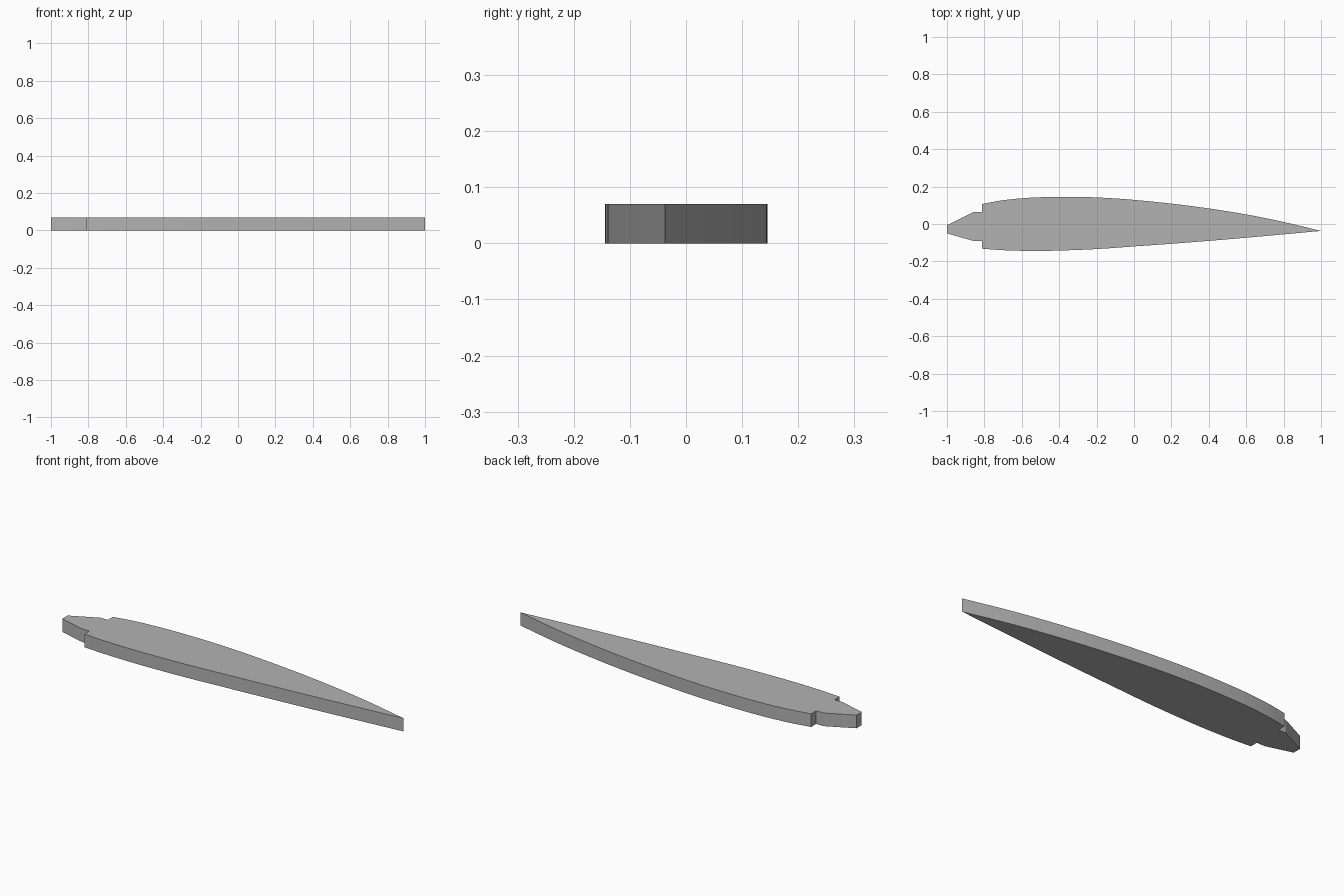
import bpy, bmesh
from mathutils import Vector

cube = bpy.data.objects.get("Cube")
if cube:
    bpy.data.objects.remove(cube, do_unlink=True)

THICKNESS = 0.07

# Plain grey material
grey = bpy.data.materials.new("grey")
grey.use_nodes = True
colour = (0.45, 0.45, 0.45, 1)
grey.diffuse_color = colour
grey.node_tree.nodes["Principled BSDF"].inputs["Base Color"].default_value = colour


def smooth_curve(points, steps=4):
    """Catmull-Rom curve through a few profile points."""
    p = [Vector(q) for q in points]
    p = [2 * p[0] - p[1]] + p + [2 * p[-1] - p[-2]]
    out = []
    for a, b, c, d in zip(p, p[1:], p[2:], p[3:]):
        for i in range(steps):
            t = i / steps
            out.append(0.5 * (2 * b + (c - a) * t + (2 * a - 5 * b + 4 * c - d) * t**2
                              + (3 * b - a - 3 * c + d) * t**3))
    return out


# Upper and lower curves of the rib, from the front notch to the tail
tail = (1, -0.037)
upper = smooth_curve([(-0.812, 0.107), (-0.7, 0.127), (-0.55, 0.141), (-0.37, 0.145),
                      (-0.2, 0.142), (0, 0.129), (0.25, 0.103), (0.5, 0.068),
                      (0.75, 0.022), tail])
lower = smooth_curve([(-0.812, -0.132), (-0.7, -0.14), (-0.55, -0.144), (-0.4, -0.142),
                      (-0.2, -0.134), (0, -0.12), (0.25, -0.102), (0.5, -0.082),
                      (0.75, -0.06), tail])

# Stepped, tapering nose
nose = [(-0.812, -0.09), (-0.86, -0.09), (-1, -0.05),
        (-1, -0.006), (-0.855, 0.065), (-0.812, 0.065)]

outline = [*nose, *upper, tail, *reversed(lower)]

# Extrude the outline into a flat plate
bm = bmesh.new()
base = bm.faces.new([bm.verts.new((p[0], p[1], 0)) for p in outline])
top = bmesh.ops.extrude_face_region(bm, geom=[base], use_keep_orig=True)["geom"]
bmesh.ops.translate(bm, vec=(0, 0, THICKNESS),
                    verts=[g for g in top if isinstance(g, bmesh.types.BMVert)])
bmesh.ops.recalc_face_normals(bm, faces=bm.faces)

mesh = bpy.data.meshes.new("wing_rib")
bm.to_mesh(mesh)
bm.free()
mesh.materials.append(grey)
rib = bpy.data.objects.new("wing_rib", mesh)
bpy.context.collection.objects.link(rib)
